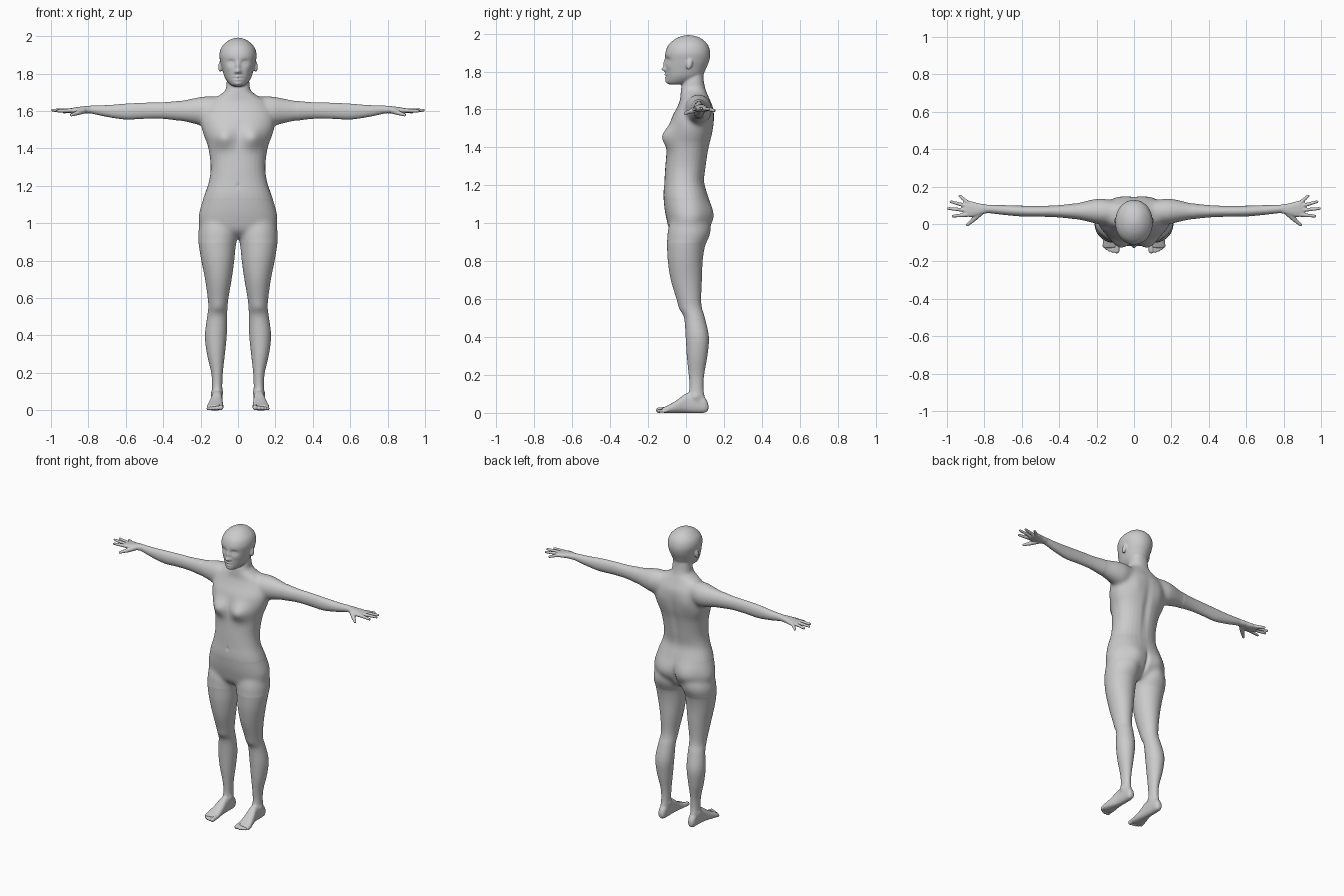
import bpy
import bmesh
import math
from mathutils import Vector, Matrix

cube = bpy.data.objects.get("Cube")
if cube:
    bpy.data.objects.remove(cube, do_unlink=True)

skin = bpy.data.materials.new("plain_grey")
skin.use_nodes = True
GREY = (.6, .6, .6, 1)
skin.diffuse_color = GREY
shader = next(n for n in skin.node_tree.nodes if n.type == 'BSDF_PRINCIPLED')
shader.inputs["Base Color"].default_value = GREY
shader.inputs["Roughness"].default_value = .6

# axis along the loft, first and second axis across it
X, Y, Z = (0, 2, 1), (1, 0, 2), (2, 0, 1)


def spline(rings, steps=4):
    """Smoothly interpolate the measurements of consecutive rings."""
    fine = []
    last = len(rings) - 1
    for i in range(last):
        quad = list(zip(rings[max(i - 1, 0)], rings[i], rings[i + 1], rings[min(i + 2, last)]))
        for s in range(steps):
            t = s / steps
            fine.append([b + t / 2 * (c - a + t * (2 * a - 5 * b + 4 * c - d + t * (3 * (b - c) + d - a)))
                         for a, b, c, d in quad])
    fine.append(rings[-1])
    return fine


def loft(bm, axes, rings, power=2.0, sides=32):
    """Skin over rings of (position, low a, high a, low b, high b) along an axis."""
    previous = None
    for pos, a_low, a_high, b_low, b_high in spline(rings):
        loop = []
        for k in range(sides):
            angle = math.tau * k / sides
            c, s = math.cos(angle), math.sin(angle)
            co = Vector()
            co[axes[0]] = pos
            co[axes[1]] = (a_low + a_high + math.copysign(abs(c) ** (2 / power), c) * (a_high - a_low)) / 2
            co[axes[2]] = (b_low + b_high + math.copysign(abs(s) ** (2 / power), s) * (b_high - b_low)) / 2
            loop.append(bm.verts.new(co))
        if previous:
            for k in range(sides):
                j = (k + 1) % sides
                bm.faces.new((previous[k], previous[j], loop[j], loop[k]))
        else:
            bm.faces.new(loop)
        previous = loop
    bm.faces.new(previous)


def ball(bm, centre, size, tilt=0):
    matrix = Matrix.Translation(centre) @ Matrix.Rotation(tilt, 4, 'X') @ Matrix.Diagonal((*size, 1))
    bmesh.ops.create_uvsphere(bm, u_segments=24, v_segments=16, radius=1, matrix=matrix)


def capsule(bm, start, end, r_start, r_end):
    start, end = Vector(start), Vector(end)
    ball(bm, start, [r_start] * 3)
    ball(bm, end, [r_end] * 3)
    along = end - start
    turn = along.to_track_quat('Z', 'Y').to_matrix().to_4x4()
    bmesh.ops.create_cone(bm, cap_ends=True, segments=20, radius1=r_start, radius2=r_end,
                          depth=along.length, matrix=Matrix.Translation((start + end) / 2) @ turn)


def mirror_parts(bm):
    copy = bmesh.ops.duplicate(bm, geom=bm.verts[:] + bm.edges[:] + bm.faces[:])
    for item in copy["geom"]:
        if isinstance(item, bmesh.types.BMVert):
            item.co.x *= -1


def finish(bm, name, voxel, smoothing, mirrored=False):
    """Fuse the overlapping parts into one smooth skin."""
    bmesh.ops.recalc_face_normals(bm, faces=bm.faces[:])
    mesh = bpy.data.meshes.new(name)
    bm.to_mesh(mesh)
    bm.free()
    obj = bpy.data.objects.new(name, mesh)
    bpy.context.collection.objects.link(obj)
    fuse = obj.modifiers.new("fuse", 'REMESH')
    fuse.mode = 'VOXEL'
    fuse.voxel_size = voxel
    relax = obj.modifiers.new("relax", 'SMOOTH')
    relax.factor = .5
    relax.iterations = smoothing
    if mirrored:
        obj.modifiers.new("mirror", 'MIRROR')
    graph = bpy.context.evaluated_depsgraph_get()
    baked = bpy.data.meshes.new_from_object(obj.evaluated_get(graph))
    obj.modifiers.clear()
    obj.data = baked
    baked.name = name
    baked.materials.clear()
    baked.materials.append(skin)
    baked.shade_smooth()
    return obj


def blend_joints(obj, rounds):
    """Melt the seams at the hips, shoulders and base of the neck."""
    bm = bmesh.new()
    bm.from_mesh(obj.data)
    joints = [v for v in bm.verts if .9 < v.co.z < 1.13
              or (1.42 < v.co.z < 1.71 and abs(v.co.x) < .32)]
    for _ in range(rounds):
        bmesh.ops.smooth_vert(bm, verts=joints, factor=.5, use_axis_x=True, use_axis_y=True, use_axis_z=True)
    bm.to_mesh(obj.data)
    bm.free()


def sculpt(obj, strokes):
    """Push the skin with soft symmetric strokes: centre, radii, push."""
    for v in obj.data.vertices:
        x, y, z = v.co
        side = -1 if x < 0 else 1
        move = Vector()
        for (cx, cy, cz), (rx, ry, rz), push in strokes:
            dz = (z - cz) / rz
            if abs(dz) > 2.5:
                continue
            d = dz * dz + ((abs(x) - cx) / rx) ** 2 + ((y - cy) / ry) ** 2
            if d < 6:
                move += Vector(push) * math.exp(-d)
        v.co += Vector((move.x * side, move.y, move.z))


body = bmesh.new()
# legs
loft(body, Z, [
    (1.06, .04, .17, -.04, .07), (1.01, .012, .2, -.082, .105), (.96, .002, .212, -.097, .122),
    (.92, .003, .213, -.1, .117), (.88, .012, .209, -.1, .1), (.8, .02, .196, -.096, .088),
    (.7, .034, .176, -.08, .084), (.6, .051, .162, -.05, .08), (.55, .056, .159, -.033, .085),
    (.5, .058, .165, -.01, .1), (.4, .06, .177, -.002, .121), (.3, .07, .166, .004, .113),
    (.2, .081, .143, .014, .096), (.13, .084, .139, .018, .092), (.08, .084, .141, .005, .1),
    (.04, .088, .138, .005, .108)])
# feet
loft(body, Y, [
    (.118, .1, .125, .015, .045), (.1, .088, .136, .001, .08), (.05, .084, .139, -.001, .11),
    (0, .083, .143, 0, .102), (-.05, .08, .156, 0, .066), (-.1, .077, .168, -.001, .038),
    (-.128, .08, .164, .002, .026)], power=2.5)
# arms
loft(body, X, [
    (.09, 1.55, 1.675, .01, .12), (.17, 1.52, 1.68, -.004, .137), (.23, 1.53, 1.671, .008, .13),
    (.3, 1.545, 1.657, .023, .113), (.4, 1.558, 1.647, .035, .101), (.5, 1.558, 1.645, .039, .097),
    (.6, 1.554, 1.64, .04, .098), (.7, 1.568, 1.632, .049, .101), (.78, 1.585, 1.63, .058, .103),
    (.82, 1.589, 1.624, .056, .104)])
# ears
ball(body, (.096, .018, 1.836), (.01, .016, .029), -.25)
mirror_parts(body)
# torso and neck
torso = [(.925, .06, -.045, .07), (.96, .185, -.085, .1), (1.02, .212, -.103, .128), (1.08, .202, -.114, .13),
         (1.15, .18, -.119, .114), (1.22, .156, -.114, .097), (1.3, .146, -.109, .106),
         (1.4, .158, -.1, .122), (1.46, .18, -.093, .137), (1.51, .195, -.086, .145),
         (1.56, .197, -.074, .149), (1.61, .18, -.048, .145), (1.655, .15, -.03, .125),
         (1.682, .105, -.03, .114), (1.71, .069, -.026, .102), (1.75, .061, -.016, .094), (1.8, .056, -.01, .09)]
loft(body, Z, [(z, -half, half, front, back) for z, half, front, back in torso], power=2.25)
# head
head = [(1.732, .026, -.09, -.02), (1.745, .046, -.102, .04), (1.775, .069, -.105, .085),
        (1.82, .084, -.107, .108), (1.86, .094, -.109, .124), (1.9, .1, -.109, .128),
        (1.94, .089, -.093, .116), (1.97, .061, -.06, .087), (1.985, .035, -.028, .056),
        (1.992, .01, 0, .02)]
loft(body, Z, [(z, -half, half, front, back) for z, half, front, back in head], power=2.1)
figure = finish(body, "body", .005, 9)
blend_joints(figure, 45)

# face
sculpt(figure, [
    ((.036, -.09, 1.861), (.02, .04, .014), (0, .011, 0)),        # eye sockets
    ((.037, -.085, 1.858), (.012, .04, .008), (0, -.005, 0)),     # eyes
    ((0, -.11, 1.84), (.012, .04, .024), (0, -.012, 0)),          # nose bridge
    ((0, -.115, 1.812), (.014, .04, .012), (0, -.021, 0)),        # nose tip
    ((.014, -.11, 1.808), (.008, .04, .008), (0, -.005, 0)),      # nostrils
    ((0, -.11, 1.783), (.02, .04, .007), (0, -.009, 0)),          # upper lip
    ((0, -.11, 1.768), (.018, .04, .007), (0, -.008, 0)),         # lower lip
    ((0, -.11, 1.776), (.024, .04, .004), (0, .006, 0)),          # mouth line
    ((0, -.105, 1.746), (.022, .04, .013), (0, -.007, 0)),        # chin
    ((.052, -.085, 1.825), (.02, .04, .02), (0, -.003, 0)),       # cheeks
])
# body relief
sculpt(figure, [
    ((.078, -.09, 1.458), (.06, .08, .055), (0, -.04, 0)),        # chest
    ((.085, .11, 1.03), (.07, .08, .08), (0, .022, 0)),           # buttocks
    ((0, -.11, 1.2), (.01, .04, .014), (0, .004, 0)),             # navel
    ((0, .13, 1.4), (.025, .06, .17), (0, -.009, 0)),             # spine
    ((.09, .14, 1.53), (.04, .05, .06), (0, .005, 0)),            # shoulder blades
    ((0, .12, 1.01), (.012, .06, .06), (0, -.014, 0)),            # cleft
    ((.108, -.04, .55), (.028, .04, .03), (0, -.003, 0)),         # kneecaps
    ((.14, .05, .085), (.02, .018, .016), (.005, 0, 0)),          # outer ankles
    ((.084, .045, .095), (.02, .018, .016), (-.005, 0, 0)),       # inner ankles
])

# hands
hand = bmesh.new()
loft(hand, X, [
    (.76, 1.59, 1.622, .063, .098), (.8, 1.588, 1.627, .055, .106), (.83, 1.588, 1.625, .046, .11),
    (.865, 1.587, 1.62, .038, .12), (.895, 1.588, 1.615, .04, .123), (.912, 1.593, 1.61, .048, .115)],
    power=2.4)
fingers = [(.05, .968, .042, 1.6), (.073, .992, .083, 1.605), (.095, .979, .119, 1.602), (.114, .931, .15, 1.594)]
for base, tip_x, tip_y, tip_z in fingers:
    capsule(hand, (.89, base, 1.603), (tip_x, tip_y, tip_z), .0115, .0075)
capsule(hand, (.825, .058, 1.603), (.858, .024, 1.59), .017, .013)
capsule(hand, (.858, .024, 1.59), (.891, -.005, 1.579), .012, .008)
finish(hand, "hands", .0035, 3, mirrored=True)

# toes
toes = bmesh.new()
for x, tip, radius in [(.091, -.144, .014), (.113, -.144, .0105), (.13, -.138, .01),
                       (.145, -.13, .0095), (.158, -.119, .009)]:
    capsule(toes, (x, -.095, radius + .006), (x + .001, tip, radius), radius, radius)
finish(toes, "toes", .0035, 2, mirrored=True)
